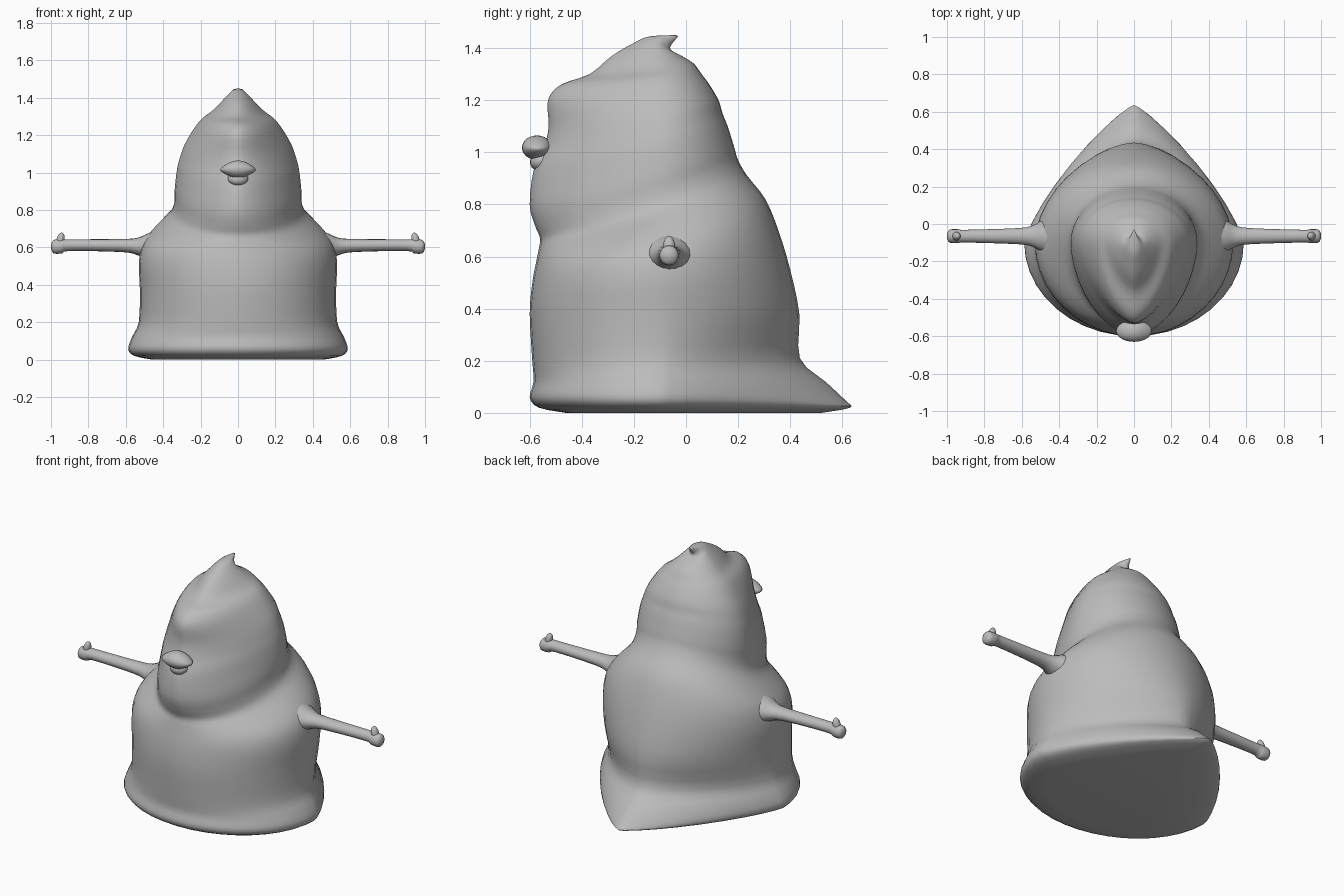
import bpy, bmesh, math
from mathutils import Matrix, Vector

if "Cube" in bpy.data.objects:
    bpy.data.objects.remove(bpy.data.objects["Cube"])

grey = bpy.data.materials.new("plain grey")
grey.diffuse_color = (0.5, 0.5, 0.5, 1)
grey.use_nodes = True
grey.node_tree.nodes["Principled BSDF"].inputs["Base Color"].default_value = grey.diffuse_color


def finish(name, bm, angle=40):
    bmesh.ops.recalc_face_normals(bm, faces=bm.faces)
    me = bpy.data.meshes.new(name)
    bm.to_mesh(me)
    bm.free()
    me.materials.append(grey)
    ob = bpy.data.objects.new(name, me)
    bpy.context.collection.objects.link(ob)
    bpy.ops.object.select_all(action='DESELECT')
    bpy.context.view_layer.objects.active = ob
    ob.select_set(True)
    bpy.ops.object.shade_smooth_by_angle(angle=math.radians(angle))
    return ob


def loft(bm, rings):
    loops = [[bm.verts.new(p) for p in r] for r in rings]
    for a, b in zip(loops, loops[1:]):
        n = len(a)
        for i in range(n):
            bm.faces.new((a[i], a[(i + 1) % n], b[(i + 1) % n], b[i]))
    bm.faces.new(loops[0][::-1])
    bm.faces.new(loops[-1])


def smooth_rows(rows, steps=3):
    """Rounded in-between rows through the given ones."""
    out = []
    for i in range(len(rows) - 1):
        quad = [rows[max(0, i - 1)], rows[i], rows[i + 1],
                rows[min(len(rows) - 1, i + 2)]]
        for k in range(steps):
            t = k / steps
            out.append([b + 0.5 * t * (c - a + t * (2 * a - 5 * b + 4 * c - d
                        + t * (3 * (b - c) + d - a)))
                        for a, b, c, d in zip(*quad)])
    return out + [rows[-1]]


def clamp(v, lo, hi):
    return max(lo, min(hi, v))


def spow(v, e):
    return math.copysign(abs(v) ** e, v)


def body_ring(zf, zb, hw, yf, yb, count=40):
    """Egg-shaped section, tilted from front height zf to back height zb."""
    depth = yb - yf
    ym = clamp(-0.1, yf + 0.3 * depth, yf + 0.7 * depth)  # widest point
    front = 2.0 - 0.38 * clamp((zf - 0.55) / 0.35, 0, 1)  # head narrows forward
    back = min(2, 1.2 + 1.3 * max(0, zf))                 # base trails to a tail
    pts = []
    for i in range(count):
        a = 2 * math.pi * i / count
        c, s = math.cos(a), math.sin(a)
        n, reach = (back, yb - ym) if s > 0 else (front, ym - yf)
        y = ym + reach * spow(s, 2 / n)
        x = hw * spow(c, 2 / n)
        if zf < 0.15:                                     # blunt tail tip
            y = min(y, yb - 0.3 * abs(x))
        t = clamp((y - yf) / depth, 0, 1)
        pts.append((x, y, zf + (zb - zf) * t ** 1.4))
    return pts


# Body sections: front z, back z, half width, front y, back y
sections = [
    (0, 0, .46, -.46, .52),
    (.02, .02, .555, -.565, .63),
    (.06, .045, .587, -.6, .615),
    (.12, .12, .567, -.585, .535),
    (.2, .21, .53, -.59, .437),
    (.38, .38, .525, -.6, .435),
    (.5, .55, .53, -.59, .4),
    (.58, .7, .505, -.575, .355),
    (.63, .82, .435, -.565, .305),
    (.67, .91, .36, -.56, .235),
    (.72, .97, .34, -.58, .2),
    (.8, 1.02, .338, -.6, .185),
    (.93, 1.1, .325, -.585, .16),
    (1.02, 1.15, .307, -.545, .14),
    (1.1, 1.2, .283, -.527, .125),
    (1.2, 1.26, .235, -.53, .09),
    (1.26, 1.3, .197, -.48, .06),
    (1.3, 1.335, .15, -.37, .035),
    (1.37, 1.355, .105, -.285, .01),
    (1.42, 1.375, .068, -.2, -.025),
    (1.445, 1.4, .04, -.14, -.062),
    (1.45, 1.445, .004, -.037, -.03),
]

# Body, head and swept-back tuft in one skin
bm = bmesh.new()
loft(bm, [body_ring(*s) for s in smooth_rows(sections)])
finish("body_and_head", bm, 70)


def ball(bm, centre, size, tilt=0.0, axis='X'):
    m = (Matrix.Translation(Vector(centre)) @ Matrix.Rotation(tilt, 4, axis)
         @ Matrix.Diagonal((*size, 1)))
    bmesh.ops.create_uvsphere(bm, u_segments=20, v_segments=12, radius=1, matrix=m)


# Beak: wide upper bill pinched at the corners, and a small lower bill
bm = bmesh.new()
ball(bm, (0, -0.572, 1.018), (0.096, 0.058, 0.047))
for v in bm.verts:
    pinch = 1 - 0.5 * (abs(v.co.x) / 0.096) ** 2
    v.co.z = 1.012 + (v.co.z - 1.012) * pinch
ball(bm, (0, -0.552, 0.968), (0.055, 0.048, 0.038), 0.4)
finish("beak", bm, 60)

# Arms: flared root, thin shaft, knobbed hand (x, centre z, z radius, y radius)
arm = [(.4, .6, .11, .115), (.49, .603, .068, .085), (.54, .605, .046, .058),
       (.62, .61, .035, .043), (.9, .612, .031, .034), (.94, .606, .038, .037),
       (.985, .604, .036, .035), (1, .606, .012, .012)]
for side, label in ((-1, "left"), (1, "right")):
    bm = bmesh.new()
    loft(bm, [[(side * x, -0.065 + ry * math.cos(k * math.pi / 8),
                z + rz * math.sin(k * math.pi / 8)) for k in range(16)]
              for x, z, rz, ry in smooth_rows(arm)])
    # Thumb
    ball(bm, (side * 0.95, -0.065, 0.638), (0.021, 0.023, 0.042), side * -0.25, 'Y')
    finish(label + "_arm", bm, 60)
